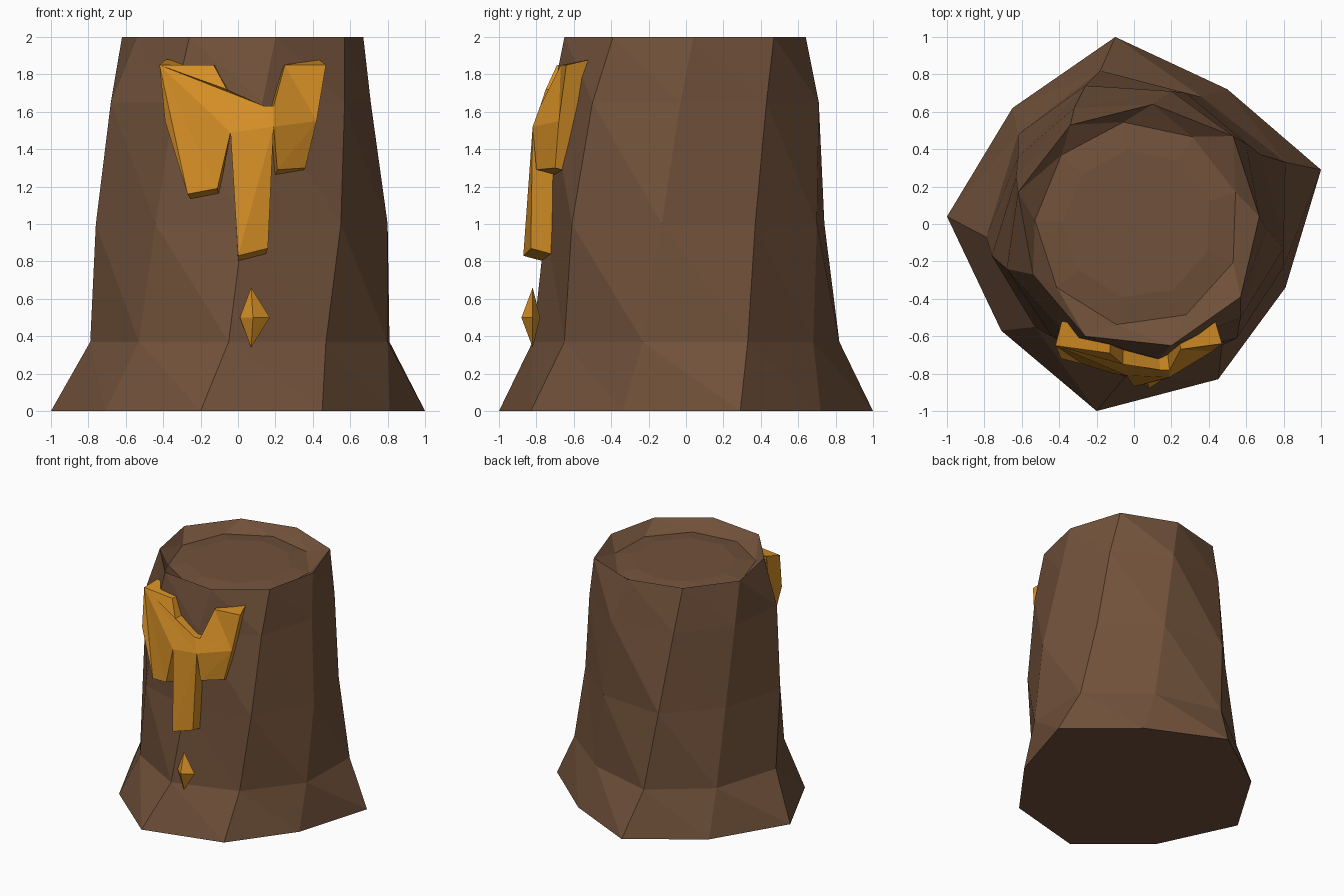
import bpy, bmesh, math
from mathutils import Vector

if "Cube" in bpy.data.objects:
    bpy.data.objects.remove(bpy.data.objects["Cube"])


def material(name, rgb):
    m = bpy.data.materials.new(name)
    m.diffuse_color = (*rgb, 1)
    m.use_nodes = True
    m.node_tree.nodes["Principled BSDF"].inputs["Base Color"].default_value = m.diffuse_color
    return m


bark = material("bark brown", (0.165, 0.083, 0.043))
amber = material("amber sap", (0.665, 0.275, 0.019))


def make(name, verts, faces, mat):
    bm = bmesh.new()
    vs = [bm.verts.new(v) for v in verts]
    for f in faces:
        bm.faces.new([vs[i] for i in f])
    bmesh.ops.recalc_face_normals(bm, faces=bm.faces)
    me = bpy.data.meshes.new(name)
    bm.to_mesh(me)
    bm.free()
    me.materials.append(mat)
    ob = bpy.data.objects.new(name, me)
    bpy.context.collection.objects.link(ob)
    return ob


# Stump: nine twisting bark ridges, each given as (x, y) at the five heights
heights = (0, 0.37, 1.0, 1.65, 2.0)
ridges = [
    ((-.20, -1.0), (-.05, -.82), (.03, -.75), (.13, -.72), (.20, -.65)),
    ((.45, -.83), (.47, -.65), (.55, -.61), (.57, -.50), (.57, -.39)),
    ((.81, -.34), (.80, -.23), (.80, -.13), (.71, -.03), (.67, .04)),
    ((1.0, .29), (.81, .33), (.68, .37), (.60, .43), (.53, .47)),
    ((.50, .72), (.36, .68), (.28, .70), (.20, .71), (.10, .64)),
    ((-.10, 1.0), (-.18, .82), (-.26, .74), (-.32, .62), (-.34, .53)),
    ((-.65, .62), (-.62, .36 + .12), (-.62, .36), (-.63, .25), (-.62, .17)),
    ((-1.0, .04), (-.79, -.07), (-.76, -.17), (-.68, -.24), (-.54, -.27)),
    ((-.71, -.57), (-.53, -.55), (-.44, -.60), (-.34, -.62), (-.26, -.60)),
]
n = len(ridges)
verts = [(*r[k], z) for k, z in enumerate(heights) for r in ridges]

# Cut top: rim slopes inward, then the heartwood rises slightly
for radius, z in ((0.55, 1.92), (0.40, 1.94)):
    for i in range(n):
        a = math.radians(-62 + 40 * i)
        verts.append((0.02 + radius * math.cos(a), radius * math.sin(a), z))

faces = [list(range(n))[::-1], list(range(6 * n, 7 * n))]
for k in range(6):
    for i in range(n):
        j = (i + 1) % n
        a, b, c, d = k * n + i, k * n + j, (k + 1) * n + j, (k + 1) * n + i
        faces += [(a, b, d), (b, c, d)]
make("stump", verts, faces, bark)

# Sap: three runs joined in one sheet, front outline as (x, y, z)
front = [
    (-.42, -.65, 1.85), (-.13, -.69, 1.85), (-.06, -.75, 1.72),
    (.14, -.78, 1.63), (.19, -.78, 1.63), (.25, -.67, 1.85),
    (.47, -.64, 1.85), (.42, -.68, 1.55), (.36, -.70, 1.30),
    (.21, -.80, 1.29), (.19, -.82, 1.52), (.16, -.83, .87),
    (.00, -.87, .83), (-.04, -.81, 1.49), (-.11, -.80, 1.19),
    (-.27, -.75, 1.16), (-.39, -.72, 1.55),
]
m = len(front)
tops, tips = (0, 1, 5, 6), (8, 9, 11, 12, 14, 15)
back = []
for i, (x, y, z) in enumerate(front):
    dz = 0.03 if i in (0, 6) else -0.035 if i in tips else 0
    back.append((x * 0.92, y + 0.13, z + dz))
sheet = [(0, 1, 2), (0, 2, 3), (0, 3, 10), (0, 10, 13), (0, 13, 14),
         (0, 14, 15), (0, 15, 16), (3, 4, 10), (4, 7, 10), (4, 5, 7),
         (5, 6, 7), (7, 8, 9), (7, 9, 10), (10, 11, 12), (10, 12, 13)]
faces = sheet + [tuple(i + m for i in reversed(f)) for f in sheet]
faces += [(i, (i + 1) % m, (i + 1) % m + m, i + m) for i in range(m)]
make("sap_runs", front + back, faces, amber)

# Sap drop: a small pointed gem
c = Vector((0.08, -0.82, 0.5))
belt = [c + Vector(d) for d in
        ((-.07, 0, 0), (0, -.06, 0), (.09, 0, 0), (0, .04, 0))]
ends = [c + Vector((-.01, 0, s * 0.16)) for s in (1, -1)]
faces = [(i, (i + 1) % 4, e) for i in range(4) for e in (4, 5)]
make("sap_drop", belt + ends, faces, amber)
